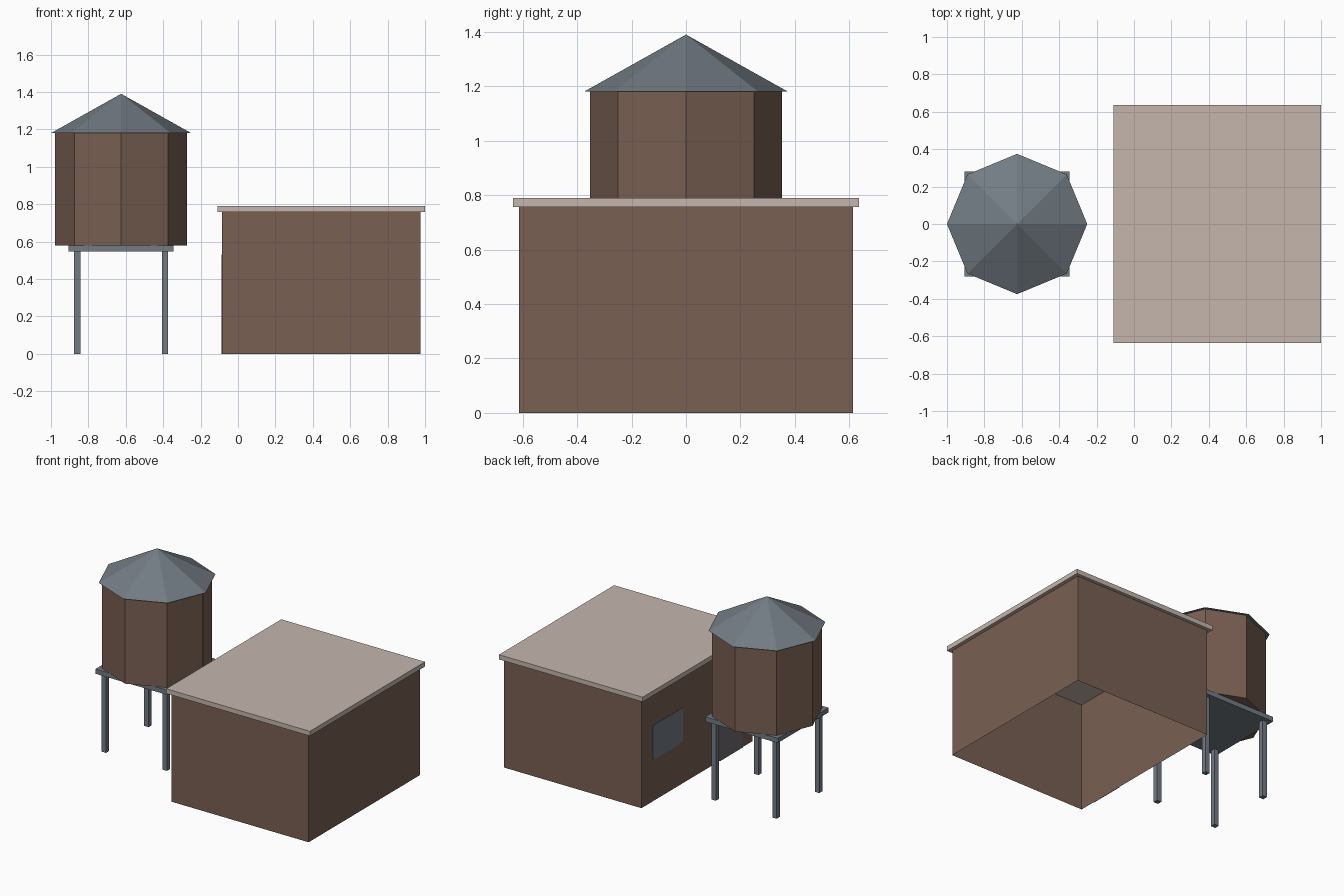
import bpy, bmesh
from math import pi
from mathutils import Matrix

cube = bpy.data.objects.get("Cube")
if cube:
    bpy.data.objects.remove(cube)


def material(name, rgb):
    mat = bpy.data.materials.new(name)
    mat.use_nodes = True
    color = (*rgb, 1)
    mat.diffuse_color = color
    mat.node_tree.nodes["Principled BSDF"].inputs["Base Color"].default_value = color
    return mat


BROWN = material("brown wall", (0.19, 0.115, 0.085))
PALE = material("pale roof", (0.56, 0.47, 0.42))
STEEL = material("grey steel", (0.17, 0.2, 0.23))
DOOR = material("dark door", (0.16, 0.14, 0.16))


def finish(name, bm, mat):
    mesh = bpy.data.meshes.new(name)
    bm.to_mesh(mesh)
    bm.free()
    mesh.materials.append(mat)
    obj = bpy.data.objects.new(name, mesh)
    bpy.context.collection.objects.link(obj)
    return obj


def box(name, x, y, z, mat, open_ends=False):
    """Box from (min, max) ranges, optionally without top and bottom."""
    bm = bmesh.new()
    bmesh.ops.create_cube(bm, size=1)
    for v in bm.verts:
        for i, (lo, hi) in enumerate((x, y, z)):
            v.co[i] = lo if v.co[i] < 0 else hi
    if open_ends:
        ends = [f for f in bm.faces if abs(f.normal.z) > 0.5]
        bmesh.ops.delete(bm, geom=ends, context="FACES_ONLY")
    return finish(name, bm, mat)


def octagon(name, r_bottom, r_top, z, mat):
    """Eight-sided drum or cone standing over the tower centre."""
    bm = bmesh.new()
    bmesh.ops.create_cone(bm, cap_ends=True, segments=8, radius1=r_bottom,
                          radius2=r_top, depth=z[1] - z[0],
                          matrix=Matrix.Translation((TOWER_X, 0, sum(z) / 2)))
    bmesh.ops.remove_doubles(bm, verts=bm.verts, dist=0.0001)
    return finish(name, bm, mat)


# Building: hollow walls, overhanging slab roof
WALL_X = -0.085
box("building_walls", (WALL_X, 0.975), (-0.613, 0.613), (0, 0.757), BROWN, True)
box("building_roof", (-0.11, 1), (-0.635, 0.635), (0.757, 0.79), PALE)

# Window and door on the wall facing the tower
plate_x = (WALL_X - 0.004, WALL_X - 0.001)
box("window", plate_x, (0.16, 0.49), (0.29, 0.53), STEEL)
box("door", plate_x, (-0.5, -0.25), (0, 0.5), DOOR)

# Water tower: legs, platform, tank, conical cap
TOWER_X = -0.625
for side_x, x in (("right", -0.235), ("left", 0.235)):
    for side_y, y in (("front", -0.235), ("back", 0.235)):
        cx = TOWER_X + x
        box(f"{side_y}_{side_x}_leg", (cx - 0.017, cx + 0.017),
            (y - 0.017, y + 0.017), (0, 0.547), STEEL)
box("platform", (TOWER_X - 0.28, TOWER_X + 0.28), (-0.28, 0.28), (0.547, 0.58), STEEL)
octagon("tank", 0.353, 0.353, (0.58, 1.18), BROWN)
octagon("tank_roof", 0.375, 0, (1.18, 1.39), STEEL)
